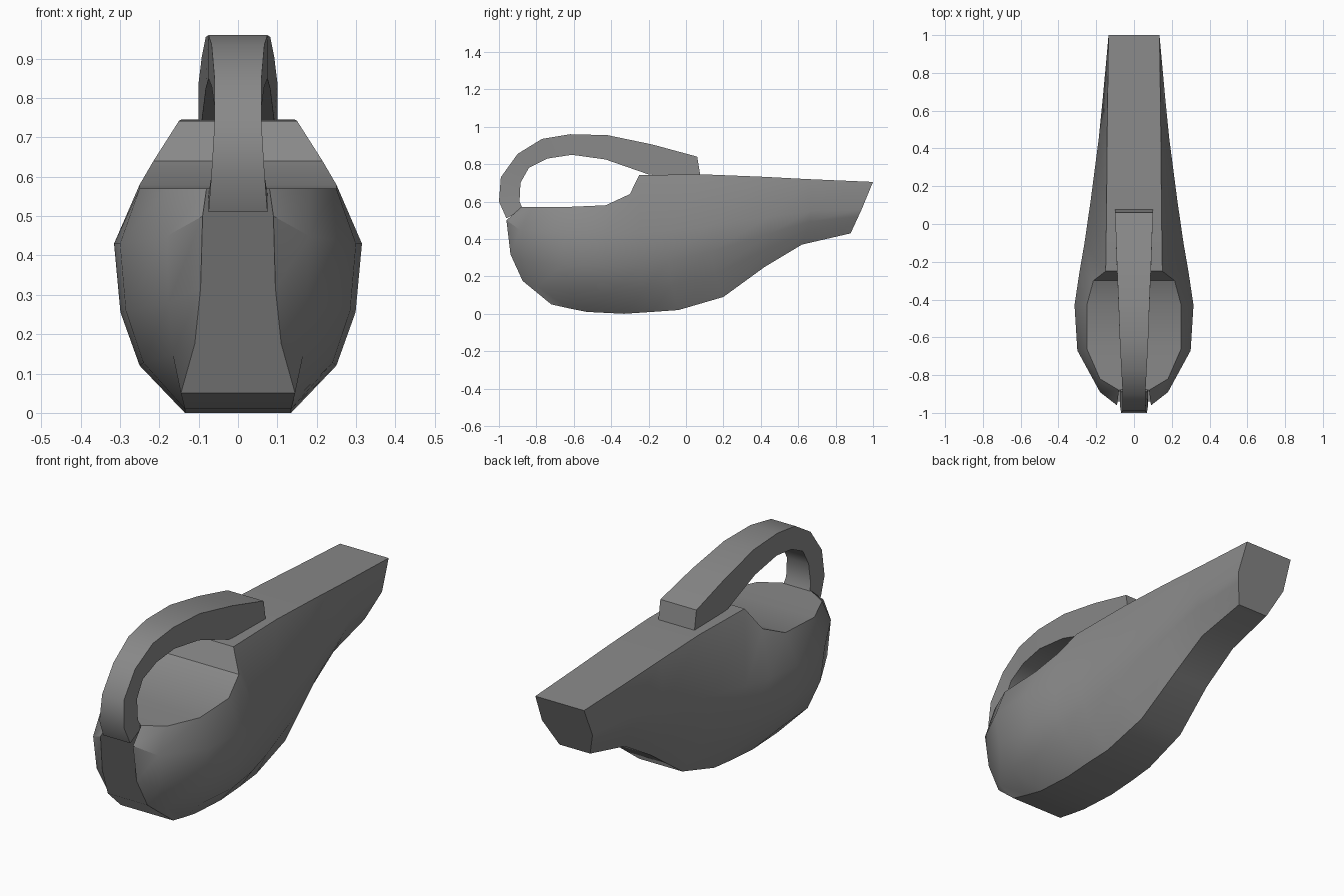
import bpy
from math import radians
from mathutils import Vector

default_cube = bpy.data.objects.get("Cube")
if default_cube:
    bpy.data.objects.remove(default_cube, do_unlink=True)

# One plain grey for everything
grey = bpy.data.materials.new("plain grey")
grey.use_nodes = True
colour = (0.25, 0.25, 0.25, 1)
grey.diffuse_color = colour
grey.node_tree.nodes["Principled BSDF"].inputs["Base Color"].default_value = colour


def loft(name, half_sections, angle):
    """Skin mirrored half sections (right-hand side, ordered bottom to top)."""
    verts, faces = [], []
    for half in half_sections:
        mirrored = [Vector((-p.x, p.y, p.z)) for p in reversed(half)]
        verts += half + mirrored
    ring = 2 * len(half_sections[0])
    for s in range(len(half_sections) - 1):
        for k in range(ring):
            a, b = s * ring + k, s * ring + (k + 1) % ring
            faces.append((a, b, b + ring, a + ring))
    last = len(verts) - ring
    faces.append(tuple(reversed(range(ring))))
    faces.append(tuple(range(last, last + ring)))
    mesh = bpy.data.meshes.new(name)
    mesh.from_pydata(verts, [], faces)
    mesh.materials.append(grey)
    obj = bpy.data.objects.new(name, mesh)
    bpy.context.collection.objects.link(obj)

    # Consistent outward normals, then smooth shading with sharp creases
    bpy.ops.object.select_all(action="DESELECT")
    obj.select_set(True)
    bpy.context.view_layer.objects.active = obj
    bpy.ops.object.mode_set(mode="EDIT")
    bpy.ops.mesh.select_all(action="SELECT")
    bpy.ops.mesh.normals_make_consistent(inside=False)
    bpy.ops.object.mode_set(mode="OBJECT")
    bpy.ops.object.shade_smooth_by_angle(angle=radians(angle))
    return obj


# Body guide lines from the round front bowl to the spout tip: (x, y, z)
keel = [(.145, -.72, .05), (.14, -.63, .03), (.135, -.53, .01), (.135, -.33, 0),
        (.135, -.18, .01), (.13, -.04, .02), (.12, .2, .09), (.1, .42, .25),
        (.095, .62, .37), (.085, .88, .43)]
belly = [(.09, -.96, .5), (.18, -.89, .45), (.3, -.67, .43), (.315, -.43, .43),
         (.288, -.25, .43), (.262, -.1, .44), (.23, .12, .47), (.187, .45, .52),
         (.165, .67, .55), (.14, .94, .56)]
rim = [(.08, -.88, .57), (.18, -.82, .57), (.25, -.66, .57), (.25, -.43, .58),
       (.215, -.3, .64), (.15, -.25, .742), (.145, .1, .745), (.143, .4, .733),
       (.14, .65, .72), (.135, 1, .705)]

sections = []
for i, (low, mid, top) in enumerate(zip(keel, belly, rim)):
    low, mid, top = Vector(low), Vector(mid), Vector(top)
    # The lower side bulges at the bowl and turns flat towards the spout
    bulge = min(1, (len(keel) - 1 - i) / 5)
    full = Vector((mid.x, mid.y, low.z + (mid.z - low.z) / 4))
    control = ((low + mid) / 2).lerp(full, bulge)
    curve = [low.lerp(control, t).lerp(control.lerp(mid, t), t) for t in (.4, .7)]
    sections.append([low] + curve + [mid, top])
loft("body", sections, 35)

# Handle: outer and inner edge (y, z) with the half width at each step
outer = [(-.96, .51), (-1, .6), (-.99, .73), (-.9, .855), (-.77, .935),
         (-.62, .96), (-.42, .955), (-.18, .905), (.06, .84)]
inner = [(-.87, .555), (-.89, .6), (-.885, .7), (-.84, .78), (-.74, .83),
         (-.61, .85), (-.43, .825), (-.2, .745), (.08, .72)]
widths = [.075, .068, .06, .06, .067, .075, .082, .092, .1]
loft("handle", [[Vector((w, *i)), Vector((w, *o))]
                for w, i, o in zip(widths, inner, outer)], 40)
